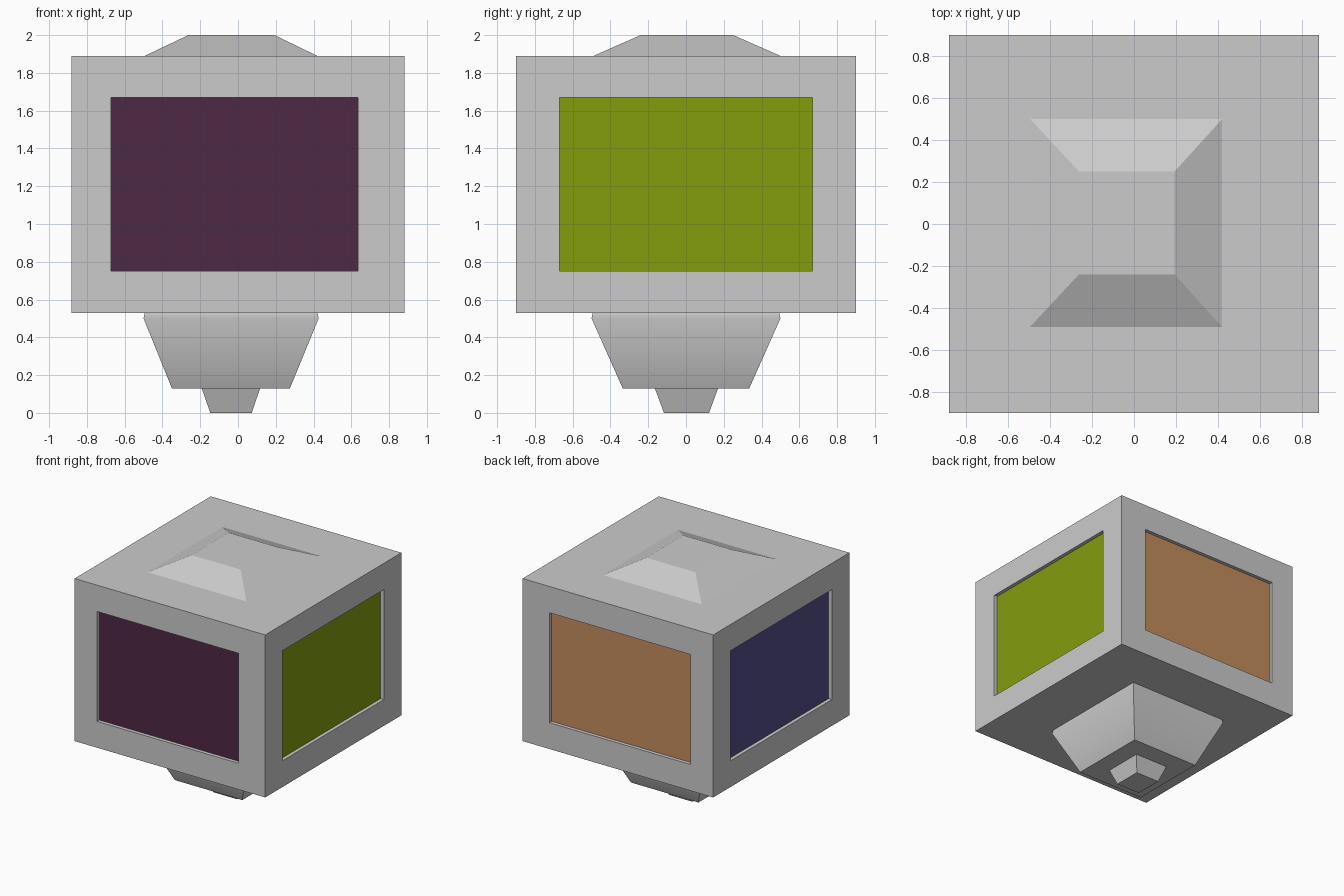
import bpy, bmesh, math
from mathutils import Vector

if "Cube" in bpy.data.objects:
    bpy.data.objects.remove(bpy.data.objects["Cube"])


def finish(bm, name):
    mesh = bpy.data.meshes.new(name)
    bm.to_mesh(mesh)
    bm.free()
    obj = bpy.data.objects.new(name, mesh)
    bpy.context.collection.objects.link(obj)
    return obj


def loft(rings, cap_low=True, cap_high=True):
    """Stack of rectangles (z, x0, x1, y0, y1), listed from low to high."""
    bm = bmesh.new()
    loops = [[bm.verts.new(c) for c in
              ((x0, y0, z), (x1, y0, z), (x1, y1, z), (x0, y1, z))]
             for z, x0, x1, y0, y1 in rings]
    for a, b in zip(loops, loops[1:]):
        for i in range(4):
            j = (i + 1) % 4
            bm.faces.new((a[i], a[j], b[j], b[i]))
    if cap_low:
        bm.faces.new(loops[0][::-1])
    if cap_high:
        bm.faces.new(loops[-1])
    bm.normal_update()
    return bm


# Body block with a recessed window on each side
X, Y, RECESS = 0.882, 0.9, 0.03
bm = loft([(0.53, -X, X, -Y, Y), (1.89, -X, X, -Y, Y)])
sides = {
    "front": ((0, -1, 0), (0.076, 0.022, 0.060)),
    "right": ((1, 0, 0), (0.231, 0.332, 0.004)),
    "back": ((0, 1, 0), (0.552, 0.270, 0.107)),
    "left": ((-1, 0, 0), (0.091, 0.074, 0.250)),
}
panels, holes = [], []
for side, (normal, color) in sides.items():
    n = Vector(normal)
    face = next(f for f in bm.faces if f.normal.dot(n) > 0.99)
    across = 1 if normal[0] else 0
    lo, hi = (-0.67, 0.67) if across else (-0.673, 0.635)
    depth_axis = 1 - across
    surface = face.verts[0].co[depth_axis]
    for depth in (0, RECESS):
        bmesh.ops.inset_individual(bm, faces=[face], thickness=0.05)
        for v in face.verts:
            v.co[across] = hi if v.co[across] > 0 else lo
            v.co.z = 1.67 if v.co.z > 1.21 else 0.75
            v.co[depth_axis] = surface - n[depth_axis] * depth
    holes.append(face)
    panels.append((side, color, [v.co.copy() for v in face.verts]))
bmesh.ops.delete(bm, geom=holes, context='FACES_ONLY')
finish(bm, "body")

# Coloured panels at the back of each recess
for side, color, corners in panels:
    bm = bmesh.new()
    bm.faces.new([bm.verts.new(c) for c in corners])
    panel = finish(bm, side + "_panel")
    mat = bpy.data.materials.new(side + "_panel_colour")
    mat.diffuse_color = (*color, 1)
    mat.use_nodes = True
    mat.node_tree.nodes["Principled BSDF"].inputs["Base Color"].default_value = mat.diffuse_color
    panel.data.materials.append(mat)

# Low tapered cap on the top
finish(loft([(1.89, -0.495, 0.42, -0.49, 0.5),
             (2.0, -0.262, 0.193, -0.24, 0.25)], cap_low=False), "top_cap")

# Tapered base with a softened shoulder under the body
base = finish(loft([(0.13, -0.35, 0.275, -0.335, 0.335),
                    (0.50, -0.50, 0.427, -0.50, 0.50),
                    (0.53, -0.494, 0.421, -0.494, 0.494)], cap_high=False),
              "lower_base")
bpy.ops.object.select_all(action='DESELECT')
base.select_set(True)
bpy.context.view_layer.objects.active = base
bpy.ops.object.shade_smooth_by_angle(angle=math.radians(45))

# Small foot at the very bottom
finish(loft([(0.0, -0.147, 0.073, -0.117, 0.122),
             (0.13, -0.192, 0.117, -0.165, 0.17)], cap_high=False), "foot")
